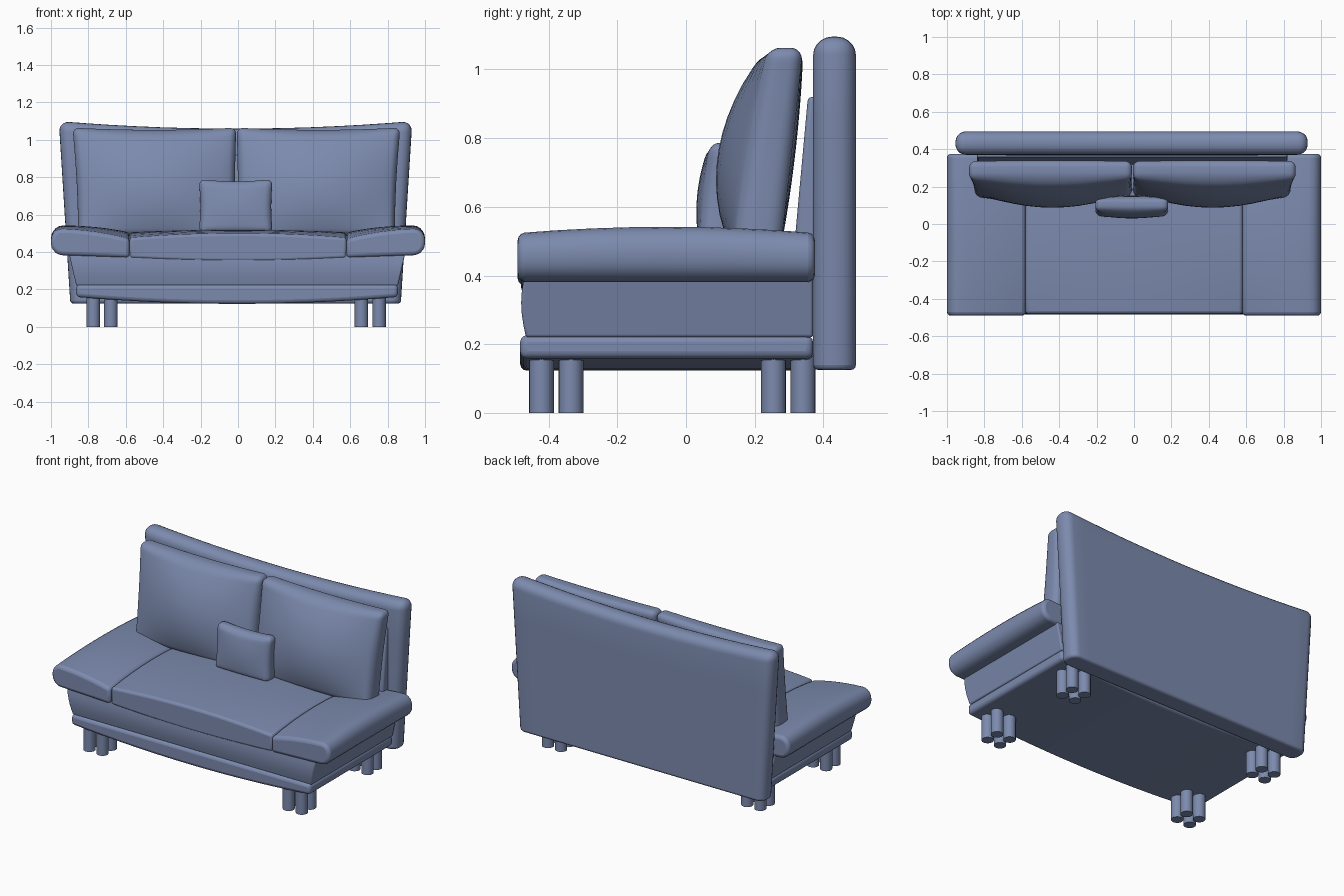
import bpy, bmesh, math
from mathutils import Vector

cube = bpy.data.objects.get("Cube")
if cube:
    bpy.data.objects.remove(cube, do_unlink=True)

fabric = bpy.data.materials.new("slate_blue")
fabric.use_nodes = True
fabric.diffuse_color = (0.2, 0.255, 0.42, 1)
fabric.node_tree.nodes["Principled BSDF"].inputs["Base Color"].default_value = fabric.diffuse_color


def finish(bm, name, soft=0):
    bmesh.ops.recalc_face_normals(bm, faces=bm.faces)
    mesh = bpy.data.meshes.new(name)
    bm.to_mesh(mesh)
    bm.free()
    mesh.materials.append(fabric)
    obj = bpy.data.objects.new(name, mesh)
    bpy.context.collection.objects.link(obj)
    bpy.ops.object.select_all(action='DESELECT')
    obj.select_set(True)
    bpy.context.view_layer.objects.active = obj
    bpy.ops.object.shade_smooth_by_angle(angle=math.radians(40))
    if soft:
        mod = obj.modifiers.new("soft_edges", 'BEVEL')
        mod.width = soft
        mod.segments = 3
        mod.limit_method = 'ANGLE'
        mod.angle_limit = math.radians(50)
    return obj


def soft_box(name, lo, hi, warp, cuts=(10, 1, 1), radius=0, rounded=None, soft=0.015):
    """Box with chosen edges rounded, sliced along each axis, then warped."""
    lo, hi = Vector(lo), Vector(hi)
    size = hi - lo
    bm = bmesh.new()
    bmesh.ops.create_cube(bm, size=1)
    for v in bm.verts:
        v.co = Vector(lo[i] + (v.co[i] + 0.5) * size[i] for i in range(3))
    if radius:
        edges = [e for e in bm.edges
                 if rounded is None or rounded(e.verts[0].co, e.verts[1].co)]
        bmesh.ops.bevel(bm, geom=edges, offset=radius, segments=5,
                        profile=0.5, affect='EDGES')
    for axis, count in enumerate(cuts):
        normal = Vector((0, 0, 0))
        normal[axis] = 1
        for i in range(1, count):
            point = lo.copy()
            point[axis] += size[axis] * i / count
            bmesh.ops.bisect_plane(bm, geom=bm.verts[:] + bm.edges[:] + bm.faces[:],
                                   plane_co=point, plane_no=normal, dist=1e-5)
    for v in bm.verts:
        v.co = Vector(warp(*v.co))
    return finish(bm, name, soft)


def mix(a, b, t):
    return a + (b - a) * t


def crown(y):
    return 1 - ((y + 0.055) / 0.43) ** 2


# Backrest: tapers downward, top edge sags in the middle
def backrest_warp(x, y, z):
    t = (z - 0.125) / 0.975
    sag = 0.04 * t * (1 - (x / 0.945) ** 2)
    return x * mix(0.935, 1, t) - 0.013, y, z - sag

soft_box("backrest", (-0.945, 0.37, 0.125), (0.945, 0.495, 1.1), backrest_warp,
         cuts=(14, 1, 4), radius=0.055, rounded=lambda a, b: max(a.z, b.z) > 1)


# Wedge pad between backrest and cushions
def pad_warp(x, y, z):
    t = (z - 0.45) / 0.47
    return x - 0.01, y if y > 0.36 else mix(0.312, 0.355, t), z

soft_box("back_pad", (-0.83, 0.32, 0.45), (0.83, 0.38, 0.92), pad_warp)


# Seat: domed on top, bowed below
def seat_warp(x, y, z):
    s = (x / 0.58) ** 2
    top = 0.5 - 0.025 * s + crown(y) * (0.02 + 0.01 * s)
    return x, y, mix(0.35 + 0.018 * s, top, z)

soft_box("seat", (-0.58, -0.48, 0), (0.58, 0.37, 1), seat_warp, cuts=(12, 8, 1))


# Arms: flat slabs that rise and round off outward
def arm_warp(x, y, z):
    t = 1 - (abs(x) - 0.58) / 0.42
    w = (z - 0.385) / 0.14
    lift = w * (crown(y) * (0.015 + 0.02 * t) - 0.055 * t * t)
    return x, y, z + lift - (1 - w) * 0.015 * t

for side, sign in (("left", 1), ("right", -1)):
    near, far = sorted((0.58 * sign, sign))
    soft_box(side + "_arm", (near, -0.49, 0.385), (far, 0.375, 0.525), arm_warp,
             cuts=(7, 8, 1), radius=0.062, soft=0.02,
             rounded=lambda a, b: min(abs(a.x), abs(b.x)) > 0.99 and abs(a.y - b.y) > 0.5)


# Upper base: flares up toward the arms, front gently bulged
def upper_base_warp(x, y, z):
    t = (z - 0.22) / 0.2
    bulge = 0.014 * math.sin(math.pi * t) if y < 0 else 0
    return x * mix(0.86, 0.905, t) - 0.005, y - bulge, z

soft_box("upper_base", (-1, -0.466, 0.22), (1, 0.37, 0.42), upper_base_warp,
         cuts=(1, 1, 6), soft=0.008)


# Lower base rail: underside bows down in the middle
def lower_base_warp(x, y, z):
    drop = 0.037 * (1 - (x / 0.86) ** 2)
    return x - 0.005, y, z - drop * (0.226 - z) / 0.066

soft_box("lower_base", (-0.86, -0.483, 0.16), (0.86, 0.37, 0.226), lower_base_warp,
         cuts=(14, 1, 1), soft=0.02)


# Cushions: leaning pillows with a puffed front and pinched sides
def pillow(name, cx, width, z0, height, bottom, top, puff, pinch, taper):
    def warp(x, y, z):
        u, v, k = 2 * x / width, z / height, (y + 0.05) / 0.1
        wave = math.sin(math.pi * min(max(v, 0), 1))
        swell = max(0, 1 - u * u) * wave ** 0.7
        depth = mix(mix(bottom[0], top[0], v), mix(bottom[1], top[1], v), k)
        depth -= puff * swell * (1 - k) - 0.012 * swell * k
        gx = (cx + x * (1 - pinch * wave)) * (1 - taper * (1 - v))
        return gx, depth, z0 + z - 0.012 * v * (1 - u * u)

    half = width / 2
    soft_box(name, (-half, -0.05, 0), (half, 0.05, height), warp,
             cuts=(12, 1, 12), radius=0.035, soft=0)

for side, cx in (("left", 0.43), ("right", -0.447)):
    pillow(side + "_back_cushion", cx, 0.875, 0.48, 0.585,
           (0.14, 0.275), (0.24, 0.34), 0.095, 0.015, 0.035)
pillow("throw_pillow", -0.012, 0.395, 0.5, 0.29,
       (0.04, 0.14), (0.07, 0.14), 0.022, 0.04, 0)

# Legs: four clusters of four round posts
for row, cy in (("front", -0.378), ("back", 0.298)):
    for side, cx in (("left", 0.707), ("right", -0.727)):
        bm = bmesh.new()
        for dx in (-0.047, 0.047):
            for dy in (-0.043, 0.043):
                made = bmesh.ops.create_cone(bm, cap_ends=True, segments=20, radius1=0.036,
                                             radius2=0.036, depth=0.18)
                bmesh.ops.translate(bm, verts=made["verts"], vec=(cx + dx, cy + dy, 0.09))
        finish(bm, row + "_" + side + "_legs")
